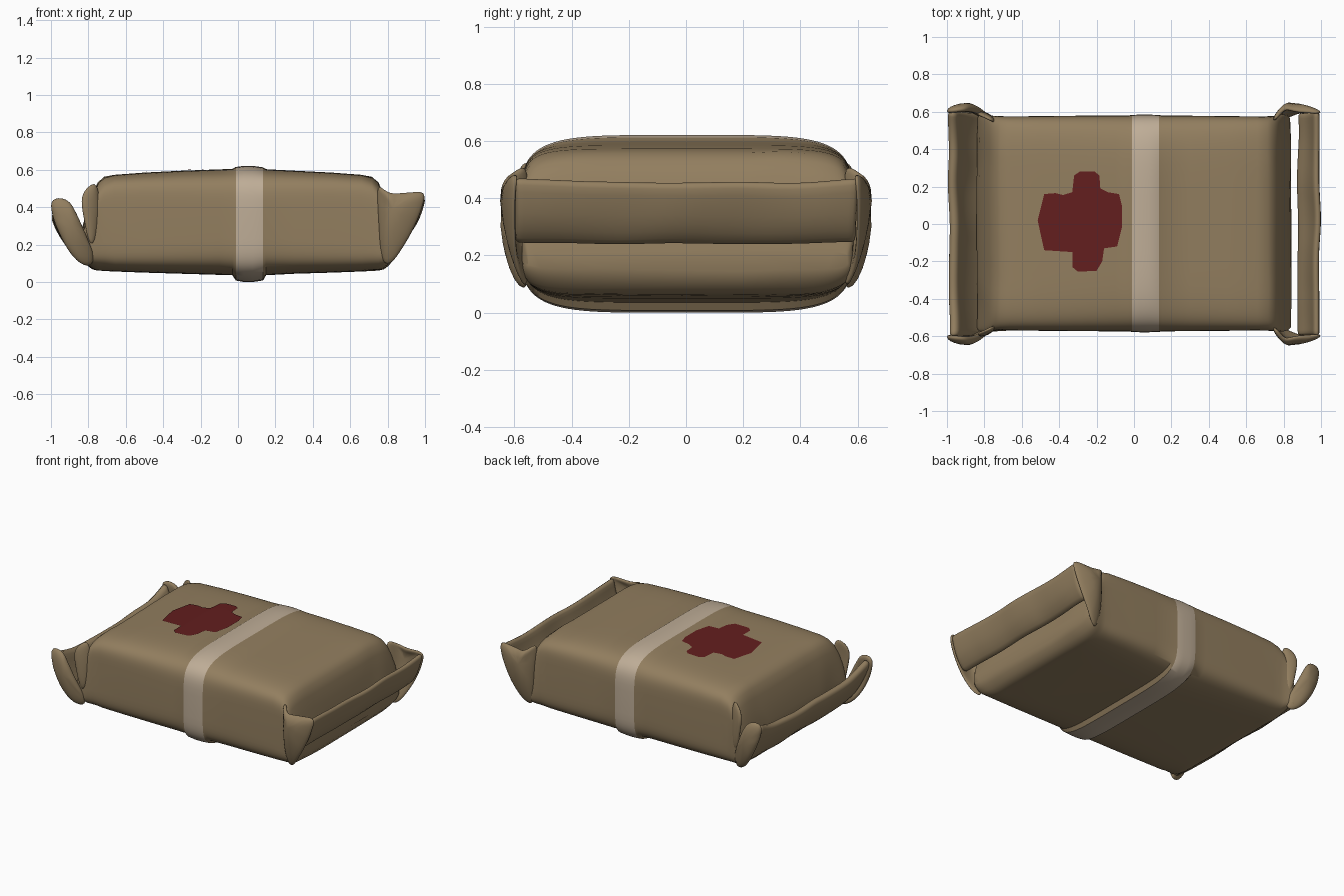
import bpy, bmesh, math
from mathutils import Vector, noise
from mathutils.bvhtree import BVHTree

if "Cube" in bpy.data.objects:
    bpy.data.objects.remove(bpy.data.objects["Cube"])


def material(name, col):
    m = bpy.data.materials.new(name)
    m.diffuse_color = (*col, 1)
    m.use_nodes = True
    m.node_tree.nodes["Principled BSDF"].inputs["Base Color"].default_value = m.diffuse_color
    return m


PAPER = material("brown_paper", (0.29, 0.21, 0.115))
TAPE = material("pale_tape", (0.52, 0.42, 0.31))
RED = material("dark_red", (0.125, 0.013, 0.013))


def finish(name, bm, mats, angle=40):
    bmesh.ops.recalc_face_normals(bm, faces=bm.faces[:])
    me = bpy.data.meshes.new(name)
    bm.to_mesh(me)
    ob = bpy.data.objects.new(name, me)
    bpy.context.collection.objects.link(ob)
    for m in mats:
        me.materials.append(m)
    for o in bpy.context.selected_objects:
        o.select_set(False)
    ob.select_set(True)
    bpy.context.view_layer.objects.active = ob
    bpy.ops.object.shade_smooth_by_angle(angle=math.radians(angle))
    return ob


def wrinkle(p, amount, freq=5):
    return noise.noise_vector(Vector(p) * freq) * amount


# Padded body: rounded rings lofted along x, (x, half width, bottom, top, squareness)
half = [(0.838, 0.56, 0.15, 0.22, 6), (0.825, 0.575, 0.115, 0.30, 6), (0.80, 0.58, 0.085, 0.395, 7),
        (0.775, 0.577, 0.068, 0.475, 7), (0.75, 0.573, 0.062, 0.53, 7), (0.715, 0.572, 0.06, 0.56, 7),
        (0.66, 0.572, 0.056, 0.573, 7), (0.5, 0.574, 0.05, 0.585, 6.5), (0.3, 0.576, 0.044, 0.595, 6)]
stations = [(-x, w, a, b, n) for x, w, a, b, n in half]
stations += [(-0.10, 0.577, 0.038, 0.602, 5.5), (-0.03, 0.577, 0.036, 0.605, 5.5),
             (-0.012, 0.58, 0.008, 0.615, 5), (0.03, 0.582, 0.0, 0.621, 4.8),
             (0.08, 0.582, 0.0, 0.621, 4.8), (0.134, 0.58, 0.008, 0.613, 5),
             (0.15, 0.577, 0.036, 0.603, 5.5)]
stations += half[::-1]
N = 88


def power(v, n):
    return math.copysign(abs(v) ** (2 / n), v)


bm = bmesh.new()
rings = []
for x, w, a, b, n in stations:
    ring = []
    for i in range(N):
        t = 2 * math.pi * (i + 0.5) / N
        p = Vector((x, 0.003 + w * power(math.cos(t), n),
                    (a + b) / 2 + (b - a) / 2 * power(math.sin(t), n)))
        if abs(x) > 0.7:
            p += wrinkle(p, 0.008)
        ring.append(bm.verts.new(p))
    rings.append(ring)
for r, s in zip(rings, rings[1:]):
    for i in range(N):
        bm.faces.new((r[i], r[(i + 1) % N], s[(i + 1) % N], s[i]))
bm.faces.new(rings[0])
bm.faces.new(rings[-1])
# Tape band round the middle
for f in bm.faces:
    if -0.015 < f.calc_center_median().x < 0.138:
        f.material_index = 1
bm.normal_update()
tree = BVHTree.FromBMesh(bm)
finish("wrapped_body", bm, [PAPER, TAPE])

# Painted cross, draped on the top
outline = [(-.33, .17), (-.32, .26), (-.29, .28), (-.21, .28), (-.185, .26), (-.18, .19),
           (-.14, .17), (-.08, .16), (-.065, .1), (-.065, -.02), (-.09, -.12), (-.16, -.13),
           (-.17, -.2), (-.2, -.25), (-.3, -.255), (-.33, -.23), (-.33, -.15), (-.48, -.14),
           (-.5, -.05), (-.515, .02), (-.48, .16), (-.42, .165), (-.38, .155)]
bm = bmesh.new()
bm.faces.new([bm.verts.new((x, y, 0)) for x, y in reversed(outline)])
bmesh.ops.triangulate(bm, faces=bm.faces[:])
for k in range(-14, 15):
    for co, no in (((k * 0.04, 0, 0), (1, 0, 0)), ((0, k * 0.04, 0), (0, 1, 0))):
        bmesh.ops.bisect_plane(bm, geom=bm.verts[:] + bm.edges[:] + bm.faces[:],
                               plane_co=co, plane_no=no)
for v in bm.verts:
    v.co.z = tree.ray_cast(Vector((v.co.x, v.co.y, 2)), Vector((0, 0, -1)))[0].z + 0.004
finish("red_cross", bm, [RED])


def thicken(ob, thick, levels):
    mod = ob.modifiers.new("thickness", 'SOLIDIFY')
    mod.thickness, mod.offset = thick, 0
    sub = ob.modifiers.new("soft", 'SUBSURF')
    sub.levels = sub.render_levels = levels


# End flaps: bent sheets leaning outward, sagging between the corners
def flap(name, profile, thick, sag):
    bm = bmesh.new()
    rows = []
    for j in range(41):
        y = -0.6 + 1.2 * j / 40
        dip = sag * (1 - (y / 0.6) ** 4)
        row = []
        for k, (x, z) in enumerate(profile):
            p = Vector((x, y, z - dip * (1 - k / len(profile))))
            row.append(bm.verts.new(p + wrinkle(p, 0.01, 4)))
        rows.append(row)
    for r, s in zip(rows, rows[1:]):
        for k in range(len(profile) - 1):
            bm.faces.new((r[k], r[k + 1], s[k + 1], s[k]))
    thicken(finish(name, bm, [PAPER], 60), thick, 1)


flap("right_flap", [(.982, .47), (.975, .43), (.95, .35), (.92, .295), (.875, .245)], 0.035, 0.015)
flap("left_flap", [(-.975, .435), (-.955, .37), (-.925, .30), (-.885, .23), (-.84, .17), (-.79, .12)],
     0.055, 0.07)


# Corner gussets: pleated folds at the flap ends, points as (x, y, z)
def gusset(name, centre, pts, side, thick=0.03):
    bm = bmesh.new()
    c = bm.verts.new((centre[0], centre[1] * side, centre[2]))
    vs = [bm.verts.new((x, y * side, z)) for x, y, z in pts]
    for i in range(len(vs)):
        bm.faces.new((c, vs[i], vs[(i + 1) % len(vs)]))
    thicken(finish(name, bm, [PAPER], 50), thick, 2)


right_pts = [(.735, .54, .53), (.775, .59, .50), (.81, .62, .475), (.86, .60, .475), (.93, .595, .48),
             (1.01, .59, .49), (1.0, .60, .42), (.95, .60, .29), (.88, .595, .17),
             (.81, .56, .07), (.76, .55, .10), (.755, .57, .3)]
left_pts = [(-.88, .61, .40), (-.915, .61, .455), (-1.01, .60, .455), (-1.0, .60, .37),
            (-.97, .61, .28), (-.89, .60, .12), (-.79, .56, .06), (-.76, .55, .12),
            (-.79, .58, .20), (-.835, .60, .30)]
pleat_pts = [(-.735, .54, .55), (-.80, .575, .52), (-.845, .59, .46), (-.83, .59, .36),
             (-.79, .58, .15), (-.745, .555, .25)]
for tag, side in (("front", -1), ("back", 1)):
    gusset(tag + "_right_gusset", (.82, .655, .40), right_pts, side)
    gusset(tag + "_left_gusset", (-.89, .645, .31), left_pts, side, 0.04)
    gusset(tag + "_left_pleat", (-.79, .59, .39), pleat_pts, side, 0.025)
